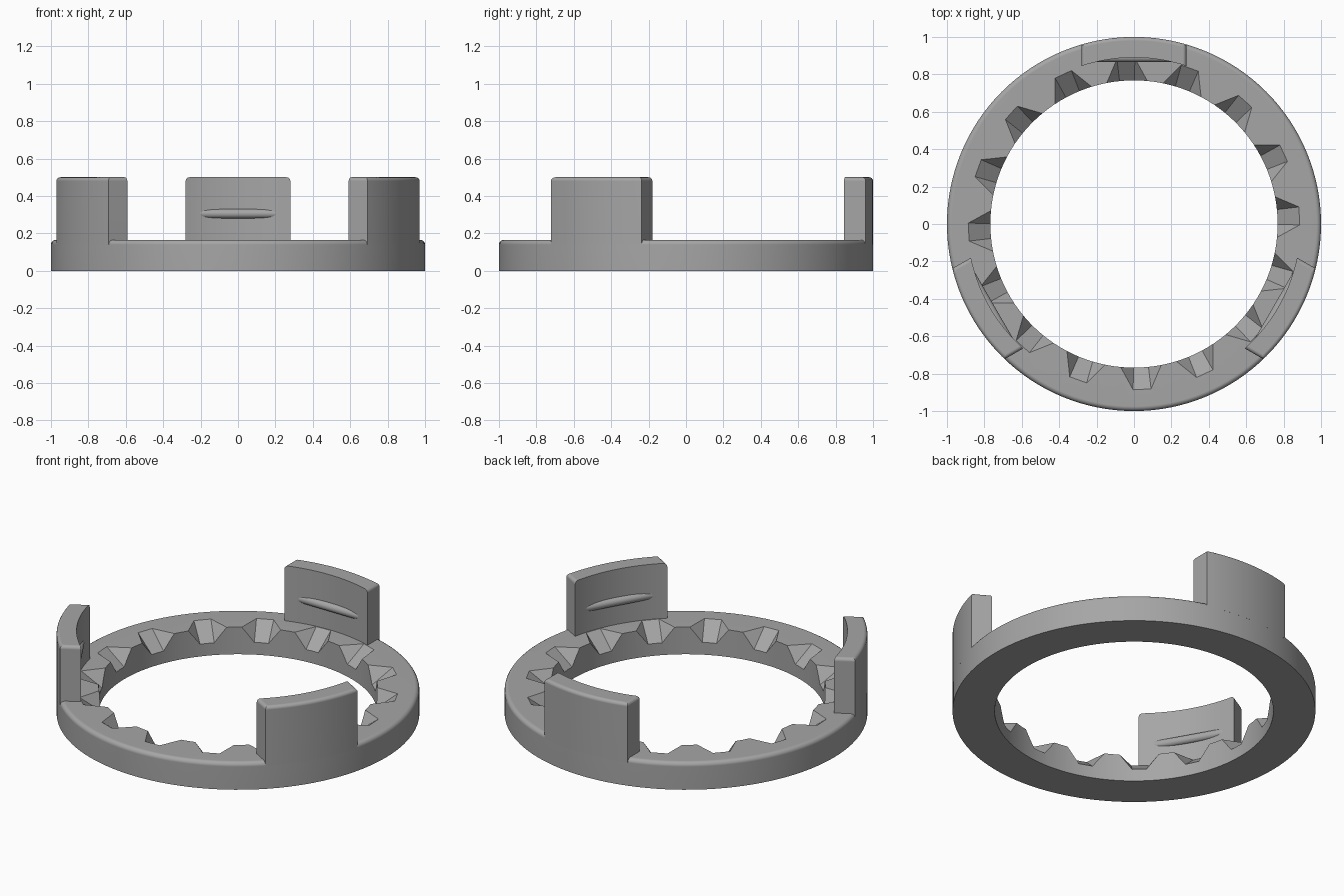
import bpy, bmesh, math
from mathutils import Matrix, Vector

cube = bpy.data.objects.get("Cube")
if cube:
    bpy.data.objects.remove(cube, do_unlink=True)

R_OUT, R_IN, RING_H = 1.0, 0.768, 0.165
TAB_IN, TAB_HALF, TAB_TOP = 0.89, 0.28, 0.5
ROUND = 0.025

grey = bpy.data.materials.new("plain grey")
grey.use_nodes = True
GREY = (0.38, 0.38, 0.38, 1)
grey.diffuse_color = GREY
grey.node_tree.nodes["Principled BSDF"].inputs["Base Color"].default_value = GREY


def make(name, bm):
    bmesh.ops.recalc_face_normals(bm, faces=bm.faces)
    mesh = bpy.data.meshes.new(name)
    bm.to_mesh(mesh)
    bm.free()
    mesh.materials.append(grey)
    ob = bpy.data.objects.new(name, mesh)
    bpy.context.collection.objects.link(ob)
    return ob


def smooth(ob):
    bpy.ops.object.select_all(action='DESELECT')
    ob.select_set(True)
    bpy.context.view_layer.objects.active = ob
    bpy.ops.object.shade_smooth_by_angle(angle=math.radians(28))
    mod = ob.modifiers.new("Even normals", 'WEIGHTED_NORMAL')
    mod.keep_sharp = True


# Ring: lathed profile with a rounded outer top edge
profile = [(R_IN, 0), (R_OUT, 0)]
for i in range(5):
    a = math.radians(90) * i / 4
    profile.append((R_OUT - ROUND * (1 - math.cos(a)), RING_H - ROUND * (1 - math.sin(a))))
profile.append((R_IN, RING_H))
bm = bmesh.new()
verts = [bm.verts.new((r, 0, z)) for r, z in profile]
edges = [bm.edges.new((v, verts[i - 1])) for i, v in enumerate(verts)]
bmesh.ops.spin(bm, geom=verts + edges, cent=(0, 0, 0), axis=(0, 0, 1),
               angle=math.tau, steps=128, use_duplicate=False)
bmesh.ops.remove_doubles(bm, verts=bm.verts, dist=1e-4)
ring = make("ring", bm)

# Sloped notches around the inner rim
cut = bmesh.new()
for k in range(16):
    turn = Matrix.Rotation(math.radians(2.8 + 22.5 * k), 4, 'Z')
    s = 1.3
    r_end = 0.885 - 0.117 * s
    points = []
    for side in (-1, 1):
        points += [(0.885, side * 0.048, RING_H), (0.885, side * 0.048, RING_H + 0.05),
                   (r_end, side * (0.048 - 0.008 * s), RING_H - 0.09 * s),
                   (r_end, side * (0.048 + 0.057 * s), RING_H),
                   (r_end, side * (0.048 + 0.057 * s), RING_H + 0.05)]
    new = [cut.verts.new(turn @ Vector(p)) for p in points]
    bmesh.ops.convex_hull(cut, input=new)
cutter = make("notch_cutter", cut)
cutter.hide_render = True
mod = ring.modifiers.new("Notches", 'BOOLEAN')
mod.operation = 'DIFFERENCE'
mod.solver = 'EXACT'
mod.object = cutter
bpy.context.view_layer.objects.active = ring
bpy.ops.object.modifier_apply(modifier=mod.name)
bpy.data.objects.remove(cutter, do_unlink=True)
smooth(ring)


# Upright tabs: curved plates with parallel sides and rounded outer edges
def add_tab(name, turn):
    bm = bmesh.new()
    steps = 20

    def arc(radius):
        half = math.asin(TAB_HALF / radius)
        angles = [half * (2 * i / steps - 1) for i in range(steps + 1)]
        return [(radius * math.sin(a), radius * math.cos(a)) for a in angles]

    outline = arc(R_OUT) + arc(TAB_IN)[::-1]
    base = bm.faces.new([bm.verts.new((x, y, RING_H - ROUND)) for x, y in outline])
    grown = bmesh.ops.extrude_face_region(bm, geom=[base])
    bmesh.ops.translate(bm, vec=(0, 0, TAB_TOP - RING_H + ROUND),
                        verts=[g for g in grown["geom"] if isinstance(g, bmesh.types.BMVert)])

    def rounded(e):
        a, b = (v.co for v in e.verts)
        on_top = min(a.z, b.z) > TAB_TOP - 0.01
        radii = [v.xy.length for v in (a, b)]
        return on_top and max(radii) > R_OUT - 0.01

    bmesh.ops.bevel(bm, geom=[e for e in bm.edges if rounded(e)], offset=ROUND * 0.8,
                    segments=4, profile=0.5, affect='EDGES')
    bm.transform(turn)
    smooth(make(name, bm))


# Snap ridge: straight rod sunk into the hollow inner face
def add_ridge(name, turn):
    bm = bmesh.new()
    bmesh.ops.create_cone(bm, cap_ends=True, segments=32, radius1=ROUND, radius2=ROUND, depth=0.4)
    bm.transform(turn @ Matrix.Translation((0, TAB_IN + 0.001, 0.305)) @ Matrix.Rotation(math.pi / 2, 4, 'Y'))
    smooth(make(name, bm))


for label, degrees in (("back", 0), ("right", 120), ("left", 240)):
    turn = Matrix.Rotation(math.radians(degrees), 4, 'Z')
    add_tab(label + "_tab", turn)
    add_ridge(label + "_ridge", turn)
